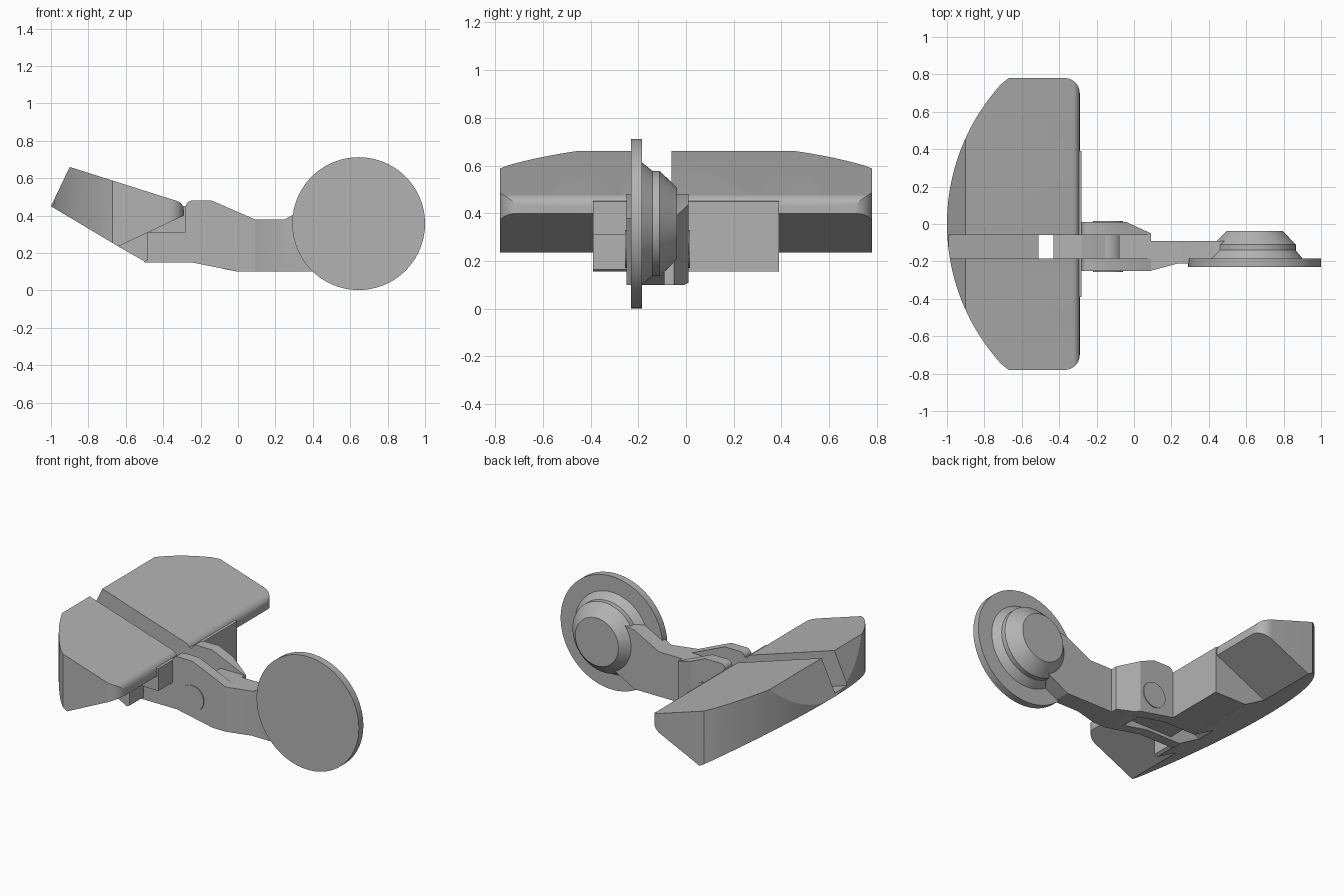
import bpy, bmesh, math
from mathutils import Vector, Matrix

if bpy.data.objects.get("Cube"):
    bpy.data.objects.remove(bpy.data.objects["Cube"], do_unlink=True)

grey = bpy.data.materials.new("plain grey")
grey.use_nodes = True
grey.diffuse_color = (0.45, 0.45, 0.45, 1)
grey.node_tree.nodes["Principled BSDF"].inputs["Base Color"].default_value = grey.diffuse_color


def finish(name, bm):
    bmesh.ops.recalc_face_normals(bm, faces=bm.faces)
    mesh = bpy.data.meshes.new(name)
    bm.to_mesh(mesh)
    bm.free()
    mesh.materials.append(grey)
    obj = bpy.data.objects.new(name, mesh)
    bpy.context.collection.objects.link(obj)
    return obj


def prism(name, points, lo, hi, upright=False):
    """Extrude an xz profile along y, or an xy outline along z."""
    bm = bmesh.new()
    place = (lambda a, b, d: (a, b, d)) if upright else (lambda a, b, d: (a, d, b))
    face = bm.faces.new([bm.verts.new(place(a, b, lo)) for a, b in points])
    moved = bmesh.ops.extrude_face_region(bm, geom=[face])["geom"]
    step = Vector(place(0, 0, hi - lo))
    bmesh.ops.translate(bm, vec=step, verts=[v for v in moved if isinstance(v, bmesh.types.BMVert)])
    return finish(name, bm)


def lathe(name, rings, cx, cz, sides=64):
    """Closed round part about a y axis, from (radius, y) rings."""
    bm = bmesh.new()
    loops = []
    for r, y in rings:
        loops.append([bm.verts.new((cx + r * math.cos(t), y, cz + r * math.sin(t)))
                      for t in (2 * math.pi * i / sides for i in range(sides))])
    for a, b in zip(loops, loops[1:]):
        for i in range(sides):
            j = (i + 1) % sides
            bm.faces.new((a[i], a[j], b[j], b[i]))
    bm.faces.new(loops[0])
    bm.faces.new(loops[-1])
    return finish(name, bm)


def arc(cx, cy, r, start, end, n=10):
    return [(cx + r * math.cos(math.radians(start + (end - start) * i / n)),
             cy + r * math.sin(math.radians(start + (end - start) * i / n))) for i in range(n + 1)]


def combine(obj, tool, operation):
    mod = obj.modifiers.new("cut", "BOOLEAN")
    mod.operation, mod.solver, mod.object = operation, "EXACT", tool
    bpy.context.view_layer.objects.active = obj
    bpy.ops.object.modifier_apply(modifier=mod.name)


def discard(*tools):
    for t in tools:
        bpy.data.objects.remove(t, do_unlink=True)


# Paddle wings: side profile trimmed to a curved plan outline
nose = arc(-0.34, 0.43, 0.05, 0, 73, 8)
wings = prism("paddle", [(-1.0, 0.45), (-0.64, 0.235), (-0.29, 0.4)] + nose + [(-0.9, 0.66)], -0.79, 0.79)
tip = 0.78
back = [(0.11 - math.sqrt(1.11 ** 2 - y * y), y) for y in [0.75 - 1.5 * i / 40 for i in range(41)]]
outline_half = arc(-0.37, tip - 0.08, 0.08, 0, 90)
outline = ([(x, -y) for x, y in reversed(outline_half)] + outline_half
           + [(-0.67, tip)] + back + [(-0.67, -tip)])
plan = prism("plan_helper", outline, 0, 1, True)
combine(wings, plan, "INTERSECT")
discard(plan)

# Slot along the middle: shallow at the back, open near the hinge
slot = prism("slot_helper", [(-1.1, 0.5), (-0.51, 0.31), (-0.51, 0), (-0.2, 0), (-0.2, 0.9), (-1.1, 0.9)],
             -0.185, -0.06)
combine(wings, slot, "DIFFERENCE")
discard(slot)

# Blocks under the paddle either side of the slot
left_block = prism("left_block", [(-0.64, 0.235), (-0.5, 0.155), (-0.28, 0.155), (-0.28, 0.45),
                                  (-0.35, 0.46), (-0.6, 0.4)], -0.06, 0.39)
right_block = prism("right_block", [(-0.64, 0.235), (-0.5, 0.155), (-0.48, 0.165), (-0.48, 0.31), (-0.28, 0.31),
                                    (-0.28, 0.45), (-0.35, 0.46), (-0.6, 0.4)], -0.39, -0.185)

# Finger grooves: tilted cylinders cut into the paddle
slope = Vector((0.38, 0, -0.235)).normalized()
normal = Vector((-slope.z, 0, slope.x))
for side in (1, -1):
    bm = bmesh.new()
    bmesh.ops.create_cone(bm, cap_ends=True, segments=64, radius1=0.15, radius2=0.15, depth=2)
    centre = Vector((-0.75, side * 0.42, 0.615)) + normal * 0.15
    turn = slope.to_track_quat("Z", "Y").to_matrix().to_4x4()
    bm.transform(Matrix.Translation(centre) @ turn)
    groove = finish("groove_helper", bm)
    for part in (wings, left_block if side > 0 else right_block):
        combine(part, groove, "DIFFERENCE")
    discard(groove)

# Arm: hinge plates, web and the neck that carries the disc
crown = [(-0.14, 0.48)] + arc(-0.245, 0.445, 0.035, 90, 180, 6)
front_plate = prism("front_hinge_plate", [(-0.5, 0.15), (-0.25, 0.15), (0, 0.1), (0.09, 0.1), (0.09, 0.38)]
                    + crown + [(-0.28, 0.31), (-0.5, 0.31)], -0.25, -0.185)
back_plate = prism("back_hinge_plate", [(-0.28, 0.155), (-0.25, 0.15), (0, 0.1), (0.09, 0.1), (0.09, 0.38)]
                   + crown, -0.06, 0.01)
chamfer = prism("chamfer_helper", [(-0.04, 0.01), (0.09, -0.05), (0.2, -0.05), (0.2, 0.1), (-0.04, 0.1)], 0, 1, True)
combine(back_plate, chamfer, "DIFFERENCE")
discard(chamfer)
web = prism("hinge_web", [(-0.08, 0.115), (0, 0.1), (0.09, 0.1), (0.09, 0.38), (-0.08, 0.38)], -0.19, -0.055)
neck = prism("arm_neck", [(0.09, 0.1), (0.42, 0.1), (0.6, 0.2), (0.6, 0.5), (0.42, 0.47), (0.25, 0.38), (0.09, 0.38)],
             -0.25, -0.09)
taper = prism("taper_helper", [(0, -0.3), (0.09, -0.25), (0.24, -0.21), (0.7, -0.21), (0.7, -0.3)], 0, 1, True)
combine(neck, taper, "DIFFERENCE")
discard(taper)

# Hinge pin and the lug between the plates
pin = lathe("hinge_pin", [(0.08, -0.256), (0.08, 0.016)], -0.14, 0.25, 40)
lug = prism("hinge_lug", [(-0.43, 0.17), (-0.15, 0.17)] + arc(-0.17, 0.25, 0.08, -80, 80)
            + [(-0.28, 0.36), (-0.43, 0.31)], -0.186, -0.059)

# Round disc with stepped hub behind it
disc = lathe("disc", [(0.355, -0.23), (0.355, -0.185)], 0.645, 0.357, 96)
hub = lathe("disc_hub", [(0.26, -0.19), (0.22, -0.14), (0.22, -0.11), (0.15, -0.037)], 0.645, 0.357)

for obj in (wings, left_block, right_block, front_plate, back_plate, neck, pin, lug, disc, hub):
    bpy.ops.object.select_all(action="DESELECT")
    obj.select_set(True)
    bpy.context.view_layer.objects.active = obj
    bpy.ops.object.shade_smooth_by_angle(angle=math.radians(25))
